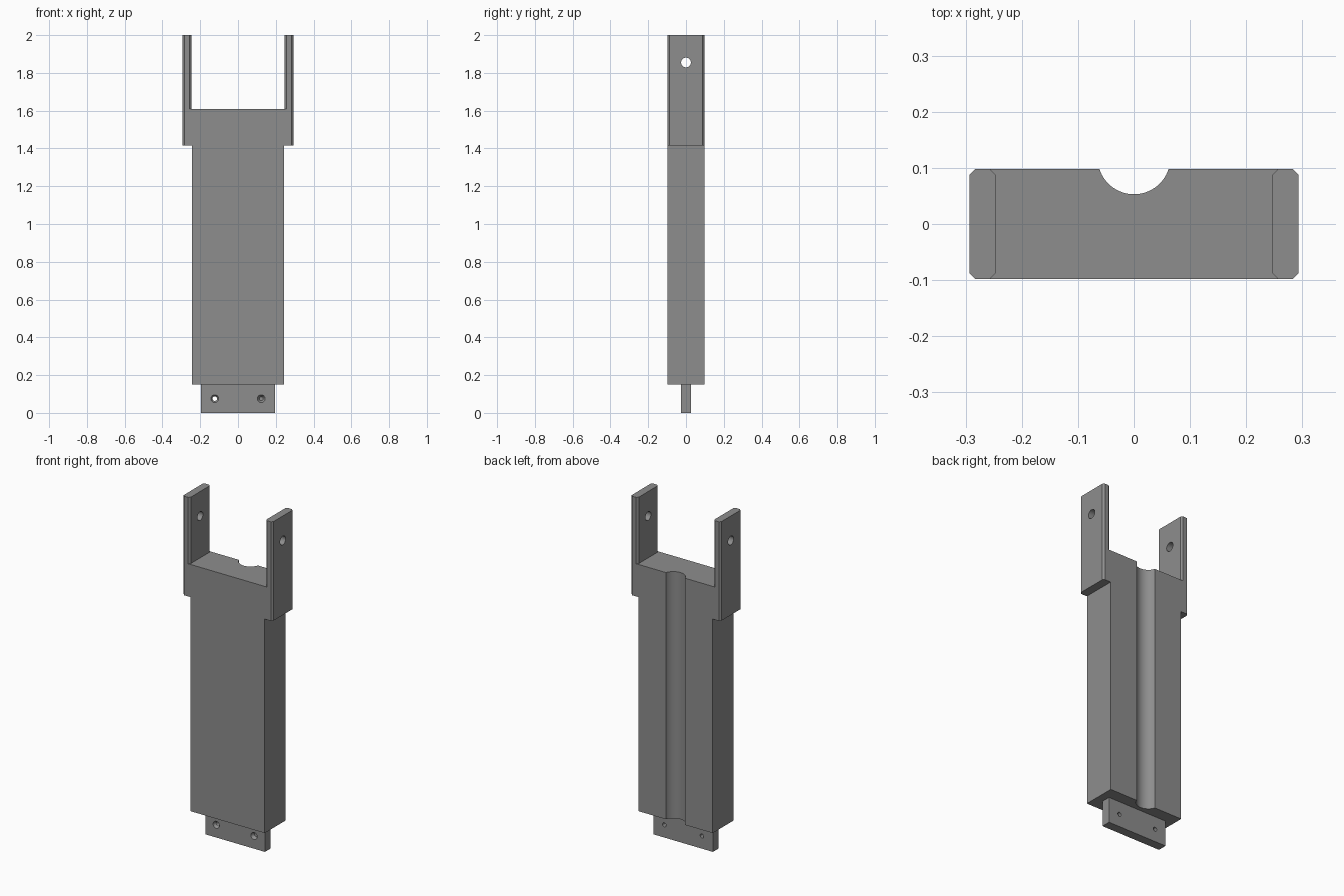
import bpy, bmesh, math

if "Cube" in bpy.data.objects:
    bpy.data.objects.remove(bpy.data.objects["Cube"])

HY = 0.098                       # half depth of the body
BODY_X, CHEEK_X, INNER_X = 0.243, 0.293, 0.247
Z_BODY, Z_YOKE, Z_FLOOR, Z_TOP = 0.151, 1.415, 1.608, 2.0

grey = bpy.data.materials.new("mid_grey")
grey.diffuse_color = (0.27, 0.27, 0.27, 1)
grey.use_nodes = True
grey.node_tree.nodes["Principled BSDF"].inputs["Base Color"].default_value = grey.diffuse_color


def prism(name, outline, hy):
    """Extrude an x/z outline symmetrically along y."""
    bm = bmesh.new()
    face = bm.faces.new([bm.verts.new((x, -hy, z)) for x, z in outline])
    ext = bmesh.ops.extrude_face_region(bm, geom=[face])
    bmesh.ops.translate(bm, vec=(0, 2 * hy, 0),
                        verts=[v for v in ext["geom"] if isinstance(v, bmesh.types.BMVert)])
    bmesh.ops.recalc_face_normals(bm, faces=bm.faces)
    mesh = bpy.data.meshes.new(name)
    bm.to_mesh(mesh)
    bm.free()
    obj = bpy.data.objects.new(name, mesh)
    bpy.context.collection.objects.link(obj)
    mesh.materials.append(grey)
    return obj


def cut(obj, sides, r, depth, loc, rot=(0, 0, 0), r2=None):
    """Subtract a cylinder or cone from obj."""
    bpy.ops.mesh.primitive_cone_add(vertices=sides, radius1=r, radius2=r if r2 is None else r2,
                                    depth=depth, location=loc, rotation=rot)
    tool = bpy.context.object
    tool.name = "cutter"
    tool.hide_render = True
    tool.data.materials.append(grey)
    mod = obj.modifiers.new("cut", "BOOLEAN")
    mod.operation, mod.solver, mod.object = "DIFFERENCE", "EXACT", tool
    bpy.context.view_layer.objects.active = obj
    bpy.ops.object.modifier_apply(modifier=mod.name)
    bpy.data.objects.remove(tool)


# Body with yoke: one outline, mirrored in x
half = [(BODY_X, Z_BODY), (BODY_X, Z_YOKE), (CHEEK_X, Z_YOKE), (CHEEK_X, Z_TOP),
        (INNER_X, Z_TOP), (INNER_X, Z_FLOOR)]
body = prism("body_with_yoke", half + [(-x, z) for x, z in reversed(half)], HY)

# Round channel down the back
cut(body, 64, 0.065, 3, (0, 0.118, 1))

# Chamfers on the cheek corners, outer full height and inner above the floor
for sx in (-1, 1):
    for sy in (-1, 1):
        cut(body, 4, 0.01, 1.0, (sx * CHEEK_X, sy * HY, 1.7))
        cut(body, 4, 0.01, 0.5, (sx * INNER_X, sy * HY, Z_FLOOR + 0.25))

# Pivot hole through both cheeks
cut(body, 32, 0.026, 1, (0, 0, 1.855), (0, math.pi / 2, 0))

# Mounting tongue with two countersunk screw holes
TX, TY = 0.195, 0.027
tongue = prism("mounting_tongue", [(-TX, 0), (TX, 0), (TX, Z_BODY), (-TX, Z_BODY)], TY)
for sx in (-1, 1):
    cut(tongue, 24, 0.012, 0.2, (sx * 0.123, 0, 0.075), (math.pi / 2, 0, 0))
    cut(tongue, 24, 0.022, 0.02, (sx * 0.123, -TY + 0.008, 0.075), (-math.pi / 2, 0, 0), 0.010)

for obj in (body, tongue):
    bpy.ops.object.select_all(action="DESELECT")
    obj.select_set(True)
    bpy.context.view_layer.objects.active = obj
    bpy.ops.object.shade_smooth_by_angle(angle=math.radians(30))
